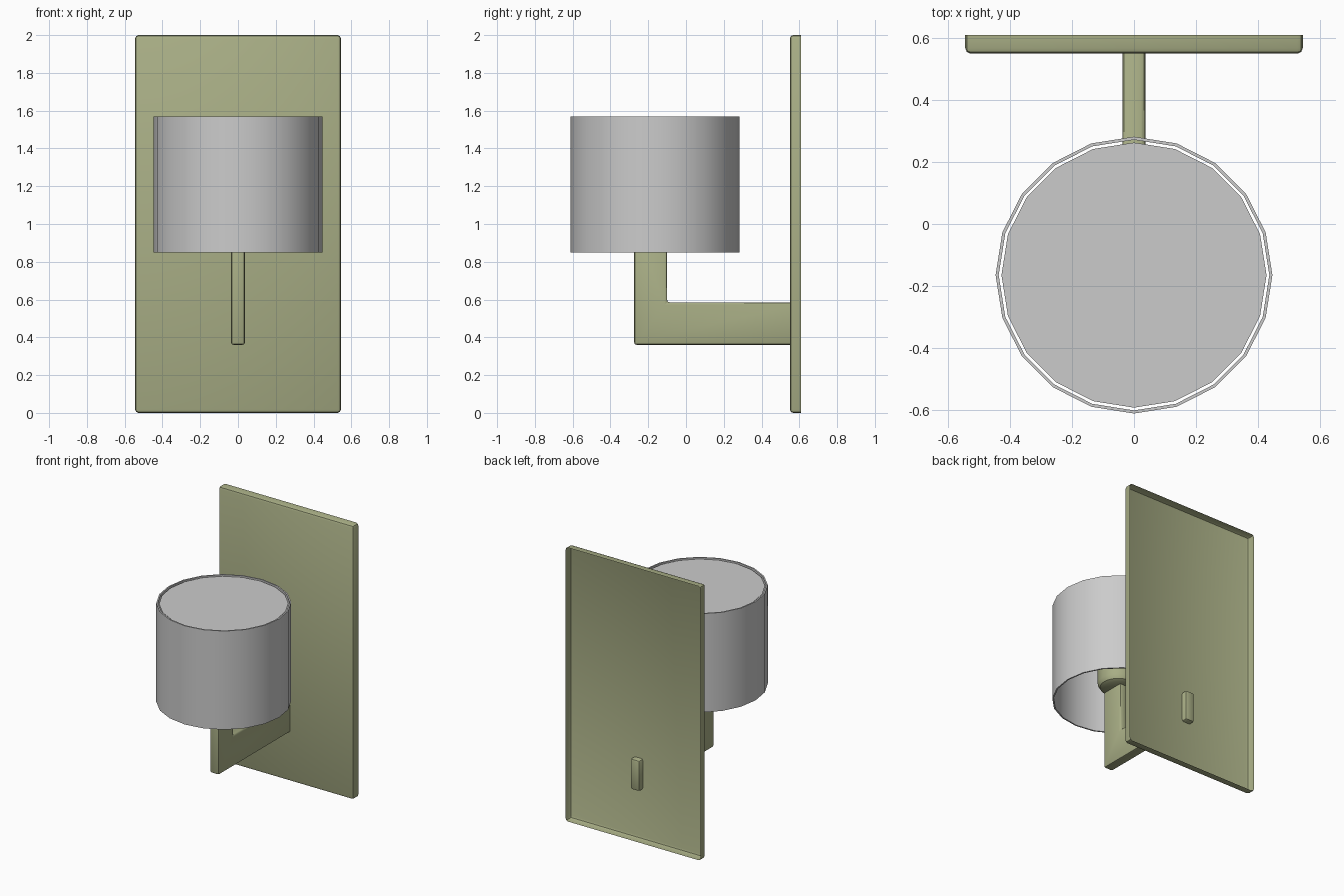
import bpy, bmesh, math

if "Cube" in bpy.data.objects:
    bpy.data.objects.remove(bpy.data.objects["Cube"])

CY = -0.165   # centre of shade in y
SIDES = 20

olive = bpy.data.materials.new("olive_metal")
olive.diffuse_color = (0.40, 0.43, 0.24, 1)
olive.use_nodes = True
olive.node_tree.nodes["Principled BSDF"].inputs["Base Color"].default_value = olive.diffuse_color


def finish(name, bm, mat=None):
    bmesh.ops.recalc_face_normals(bm, faces=bm.faces)
    me = bpy.data.meshes.new(name)
    bm.to_mesh(me)
    bm.free()
    ob = bpy.data.objects.new(name, me)
    bpy.context.collection.objects.link(ob)
    if mat:
        me.materials.append(mat)
    bpy.ops.object.select_all(action='DESELECT')
    ob.select_set(True)
    bpy.context.view_layer.objects.active = ob
    bpy.ops.object.shade_smooth_by_angle(angle=math.radians(35))
    return ob


def lathe(name, profile, closed=False, mat=None):
    """Revolve an (r, z) profile about the shade axis."""
    bm = bmesh.new()
    rings = []
    for r, z in profile:
        rings.append([bm.verts.new((r * math.cos(2 * math.pi * i / SIDES),
                                    CY + r * math.sin(2 * math.pi * i / SIDES), z))
                      for i in range(SIDES)])
    pairs = list(zip(rings, rings[1:]))
    if closed:
        pairs.append((rings[-1], rings[0]))
    for a, b in pairs:
        for i in range(SIDES):
            j = (i + 1) % SIDES
            bm.faces.new((a[i], a[j], b[j], b[i]))
    if not closed:
        bm.faces.new(rings[0])
        if len(rings) > 1:
            bm.faces.new(rings[-1])
    return finish(name, bm, mat)


# Wall plate: thin pan with rounded front edges and an open back
bm = bmesh.new()
bmesh.ops.create_cube(bm, size=1)
for v in bm.verts:
    v.co = (v.co.x * 1.09, 0.58 + v.co.y * 0.06, 1 + v.co.z * 2)
back = [f for f in bm.faces if f.calc_center_median().y > 0.6]
bmesh.ops.delete(bm, geom=back, context='FACES_ONLY')
edges = [e for e in bm.edges if not e.is_boundary]
bmesh.ops.bevel(bm, geom=edges, offset=0.018, segments=2, profile=0.5, affect='EDGES')
finish("wall_plate", bm, olive)

# L-shaped arm, its end poking through into the plate
bm = bmesh.new()
outline = [(-0.275, 0.36), (0.592, 0.36), (0.592, 0.585),
           (-0.10, 0.585), (-0.10, 0.99), (-0.275, 0.99)]
face = bm.faces.new([bm.verts.new((-0.037, y, z)) for y, z in outline])
ext = bmesh.ops.extrude_face_region(bm, geom=[face])
bmesh.ops.translate(bm, vec=(0.074, 0, 0),
                    verts=[g for g in ext["geom"] if isinstance(g, bmesh.types.BMVert)])
bmesh.ops.recalc_face_normals(bm, faces=bm.faces)
bmesh.ops.bevel(bm, geom=bm.edges[:], offset=0.014, segments=2, profile=0.5, affect='EDGES')
finish("arm", bm, olive)

# Lamp holder cup at the top of the arm
lathe("lamp_holder", [(0.10, 0.94), (0.125, 0.952), (0.14, 0.98), (0.14, 1.12)], mat=olive)

# Drum shade (thin open tube) and the diffuser disc just inside its top
lathe("shade", [(0.447, 0.85), (0.447, 1.57), (0.437, 1.57), (0.437, 0.85)], closed=True)
lathe("diffuser", [(0.428, 1.563)])
